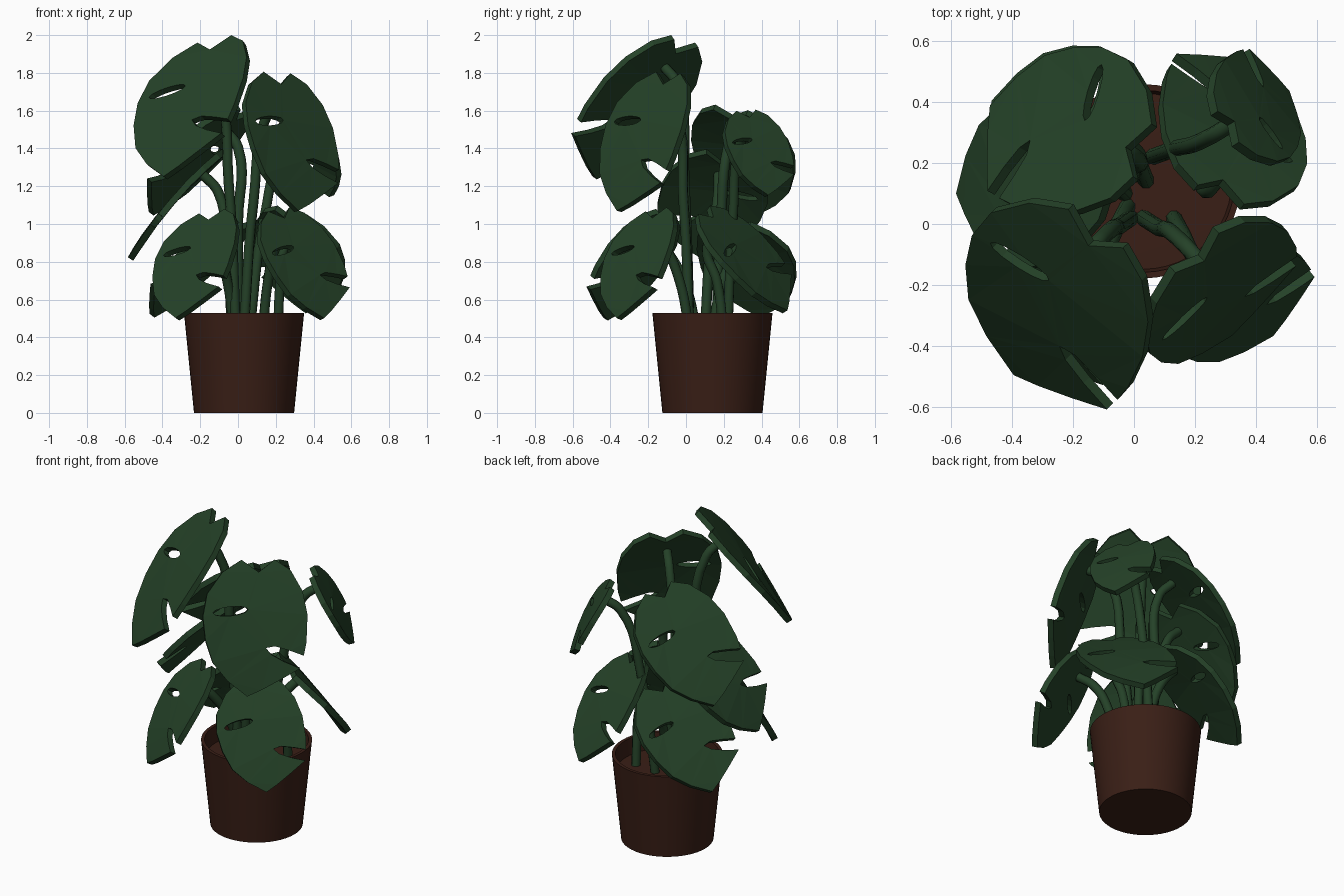
import bpy, bmesh, math
from mathutils import Vector

if "Cube" in bpy.data.objects:
    bpy.data.objects.remove(bpy.data.objects["Cube"])


def material(name, rgb):
    m = bpy.data.materials.new(name)
    m.diffuse_color = (*rgb, 1)
    m.use_nodes = True
    m.node_tree.nodes["Principled BSDF"].inputs["Base Color"].default_value = m.diffuse_color
    return m


GREEN = material("leaf_green", (0.018, 0.054, 0.021))
BROWN = material("pot_brown", (0.042, 0.0135, 0.008))


def add_object(name, data, mat):
    ob = bpy.data.objects.new(name, data)
    bpy.context.collection.objects.link(ob)
    data.materials.append(mat)
    return ob


# Leaf outline as (along, across), with the open slit on the right half
OUTLINE = [(.03, 0), (-.06, .10), (0, .21), (.13, .30), (.28, .345), (.46, .355), (.55, .345),
           (.525, .25), (.505, .15), (.52, .09), (.56, .13), (.60, .22), (.635, .33),
           (.72, .21), (.80, .09), (.85, 0), (.76, -.14), (.65, -.25), (.50, -.315),
           (.35, -.345), (.20, -.33), (.05, -.24), (-.04, -.12)]
HOLE = []
for i in range(12):
    t = i * math.pi / 6
    HOLE.append((.30 + .03 * math.sin(t) - .02 * math.cos(t), -.165 + .115 * math.cos(t)))


def leaf_frame(base, tip, side):
    base, tip, v = Vector(base), Vector(tip), Vector(side)
    u = tip - base
    s = u.length / .85
    u.normalize()
    v = (v - u * v.dot(u)).normalized()
    return base, u, v, u.cross(v), s


def add_leaf(name, frame):
    base, u, v, n, s = frame
    bm = bmesh.new()
    edges = []
    for ring in (OUTLINE, HOLE):
        vs = [bm.verts.new((a, b, 0)) for a, b in ring]
        edges += [bm.edges.new((vs[i - 1], vs[i])) for i in range(len(vs))]
    bmesh.ops.triangle_fill(bm, edges=edges, use_beauty=True)
    for vert in bm.verts:
        a, b, _ = vert.co
        bend = .03 - .04 * ((a - .4) / .45) ** 2
        vert.co = base + s * (u * a + v * b + n * bend)
    bmesh.ops.recalc_face_normals(bm, faces=bm.faces)
    me = bpy.data.meshes.new(name)
    bm.to_mesh(me)
    bm.free()
    ob = add_object(name, me, GREEN)
    sol = ob.modifiers.new("thickness", 'SOLIDIFY')
    sol.thickness = .034
    sol.offset = 0


def add_stem(name, foot, frame):
    base, u, v, n, s = frame
    end = base + u * .13 * s
    foot = Vector((*foot, .42))
    pre = end - n * .11 + Vector((0, 0, -.02))
    mid = foot.lerp(pre, .4)
    mid.z = foot.z + (pre.z - foot.z) * .6
    cu = bpy.data.curves.new(name, 'CURVE')
    cu.dimensions = '3D'
    cu.bevel_depth = .027
    cu.bevel_resolution = 2
    cu.resolution_u = 6
    cu.use_fill_caps = True
    sp = cu.splines.new('BEZIER')
    sp.bezier_points.add(3)
    for p, co in zip(sp.bezier_points, (foot, mid, pre, end)):
        p.co = co
        p.handle_left_type = p.handle_right_type = 'AUTO'
    add_object(name, cu, GREEN)


# Leaves: base notch, tip, rightward direction, stem foot
LEAVES = {
    "upper_front_left": ((-.13, -.045, 1.935), (-.39, -.49, 1.25), (.79, -.6, .16), (-.01, .02)),
    "upper_front_right": ((.215, -.10, 1.755), (.315, -.36, 1.07), (.74, .63, -.08), (.03, .02)),
    "upper_back_left": ((0, .24, 1.58), (-.465, .385, 1.06), (-.4, -.9, .1), (.0, .16)),
    "upper_back_right": ((.31, .325, 1.57), (.50, .43, 1.15), (-.48, .83, -.05), (.06, .22)),
    "middle_left": ((-.12, .185, 1.345), (-.575, .10, .82), (0, -1, 0), (-.03, .10)),
    "lower_front_left": ((-.14, -.13, 1.03), (-.325, -.43, .50), (.8, -.6, .12), (-.02, .06)),
    "lower_front_right": ((.23, -.16, 1.04), (.45, -.36, .50), (.68, .64, .12), (.13, .02)),
    "lower_back_left": ((0, .26, .99), (-.46, .40, .52), (-.3, -.75, .08), (.04, .14)),
    "lower_back_right": ((.28, .12, 1.04), (.37, .53, .54), (-.8, .4, .18), (.21, .20)),
}
for name, (base, tip, side, foot) in LEAVES.items():
    frame = leaf_frame(base, tip, side)
    add_leaf("leaf_" + name, frame)
    add_stem("stem_" + name, foot, frame)


# Turned parts: pot shell and soil surface
def lathe(name, profile, mat, center, segments=48):
    bm = bmesh.new()
    vs = [bm.verts.new((r, 0, z)) for r, z in profile]
    es = [bm.edges.new(p) for p in zip(vs, vs[1:])]
    bmesh.ops.spin(bm, geom=vs + es, axis=(0, 0, 1), cent=(0, 0, 0),
                   angle=2 * math.pi, steps=segments)
    bmesh.ops.remove_doubles(bm, verts=bm.verts, dist=1e-4)
    bmesh.ops.recalc_face_normals(bm, faces=bm.faces)
    me = bpy.data.meshes.new(name)
    bm.to_mesh(me)
    bm.free()
    ob = add_object(name, me, mat)
    ob.location = center
    bpy.ops.object.select_all(action='DESELECT')
    ob.select_set(True)
    bpy.context.view_layer.objects.active = ob
    bpy.ops.object.shade_smooth_by_angle(angle=math.radians(35))


lathe("pot", [(0, 0), (.265, 0), (.318, .53), (.298, .53), (.288, .43)], BROWN, (.032, .14, 0))
lathe("soil", [(.288, .43), (0, .44)], BROWN, (.032, .14, 0))
